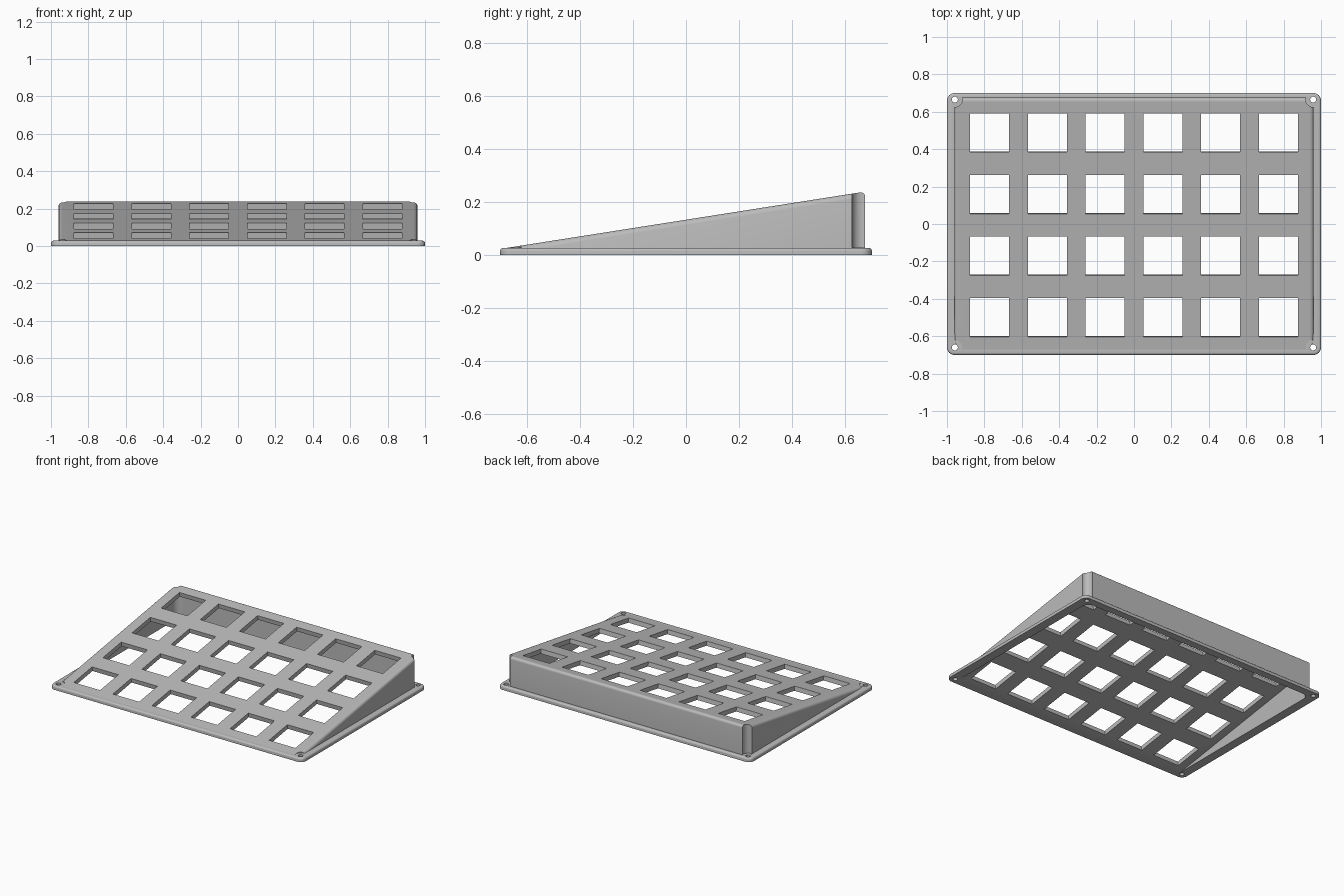
import bpy, bmesh, math
from mathutils import Matrix

cube = bpy.data.objects.get("Cube")
if cube:
    bpy.data.objects.remove(cube, do_unlink=True)

SLOPE = 0.157
FLANGE_TOP = 0.028


def roof(y):
    """Height of the sloping top at y."""
    return 0.03 + SLOPE * (y + 0.66)


def make(name, bm):
    bmesh.ops.recalc_face_normals(bm, faces=bm.faces)
    mesh = bpy.data.meshes.new(name)
    bm.to_mesh(mesh)
    bm.free()
    ob = bpy.data.objects.new(name, mesh)
    bpy.context.collection.objects.link(ob)
    return ob


def prism(bm, profile, half_width):
    """Extrude a (y, z) profile across x."""
    face = bm.faces.new([bm.verts.new((-half_width, y, z)) for y, z in profile])
    out = bmesh.ops.extrude_face_region(bm, geom=[face])
    verts = [g for g in out["geom"] if isinstance(g, bmesh.types.BMVert)]
    bmesh.ops.translate(bm, verts=verts, vec=(2 * half_width, 0, 0))
    bmesh.ops.recalc_face_normals(bm, faces=bm.faces)


def bevel(bm, test, radius, segments):
    bm.normal_update()
    edges = [e for e in bm.edges if test(e.verts[0].co, e.verts[1].co)]
    bmesh.ops.bevel(bm, geom=edges, offset=radius, segments=segments,
                    profile=0.5, affect='EDGES')


def is_vertical(a, b):
    return (a.xy - b.xy).length < 1e-5


def cylinder(bm, x, y, radius, low, high):
    bmesh.ops.create_cone(bm, cap_ends=True, segments=32, radius1=radius,
                          radius2=radius, depth=high - low,
                          matrix=Matrix.Translation((x, y, (low + high) / 2)))


def combine(target, tool, operation):
    mod = target.modifiers.new(operation.title(), 'BOOLEAN')
    mod.operation = operation
    mod.solver = 'EXACT'
    mod.object = tool
    bpy.context.view_layer.objects.active = target
    bpy.ops.object.modifier_apply(modifier=mod.name)
    bpy.data.objects.remove(tool, do_unlink=True)


# Base flange with rounded corners and a softened top edge
bm = bmesh.new()
prism(bm, [(-0.7, 0), (0.7, 0), (0.7, FLANGE_TOP), (-0.7, FLANGE_TOP)], 1)
bevel(bm, is_vertical, 0.04, 8)
bevel(bm, lambda a, b: min(a.z, b.z) > FLANGE_TOP - 1e-4, 0.012, 4)
case = make("keypad_case", bm)

# Sloping body, rounded along its sides and back
bm = bmesh.new()
front, back = -0.69, 0.675
prism(bm, [(front, 0.001), (back, 0.001), (back, roof(back)),
           (front, roof(front))], 0.96)
bevel(bm, lambda a, b: min(a.z, b.z) > 0.01 and max(a.y, b.y) > 0,
      0.02, 5)
combine(case, make("sloping_body", bm), 'UNION')

# Hollow inside, open underneath
bm = bmesh.new()
inner_front, inner_back, wall = -0.66, 0.645, 0.032
prism(bm, [(inner_front, -0.05), (inner_back, -0.05),
           (inner_back, roof(inner_back) - wall),
           (inner_front, roof(inner_front) - wall)], 0.935)
bevel(bm, lambda a, b: is_vertical(a, b) and a.y > 0, 0.05, 6)
combine(case, make("cavity_cutter", bm), 'DIFFERENCE')

# Grid of square openings, cut square to the slope
bm = bmesh.new()
tilt = Matrix.Rotation(math.atan(SLOPE), 4, 'X')
for row in range(4):
    for column in range(6):
        x = (column - 2.5) * 0.309
        y = -0.5 + row * 0.329
        bmesh.ops.create_cube(
            bm, size=1, matrix=Matrix.Translation((x, y, roof(y))) @ tilt
            @ Matrix.Diagonal((0.208, 0.209, 0.12, 1)))
combine(case, make("opening_cutter", bm), 'DIFFERENCE')

# Corner scoops above the flange, then screw holes through it
for radius, low, name in ((0.04, FLANGE_TOP + 0.0005, "scoop_cutter"),
                          (0.016, -0.1, "screw_hole_cutter")):
    bm = bmesh.new()
    for x in (-0.958, 0.958):
        for y in (-0.66, 0.665):
            cylinder(bm, x, y, radius, low, 0.4)
    combine(case, make(name, bm), 'DIFFERENCE')

# Single grey plastic
grey = bpy.data.materials.new("grey_plastic")
grey.use_nodes = True
colour = (0.5, 0.5, 0.5, 1)
grey.diffuse_color = colour
grey.node_tree.nodes["Principled BSDF"].inputs["Base Color"].default_value = colour
case.data.materials.clear()
case.data.materials.append(grey)

bpy.ops.object.select_all(action='DESELECT')
case.select_set(True)
bpy.context.view_layer.objects.active = case
bpy.ops.object.shade_smooth_by_angle(angle=math.radians(30))
